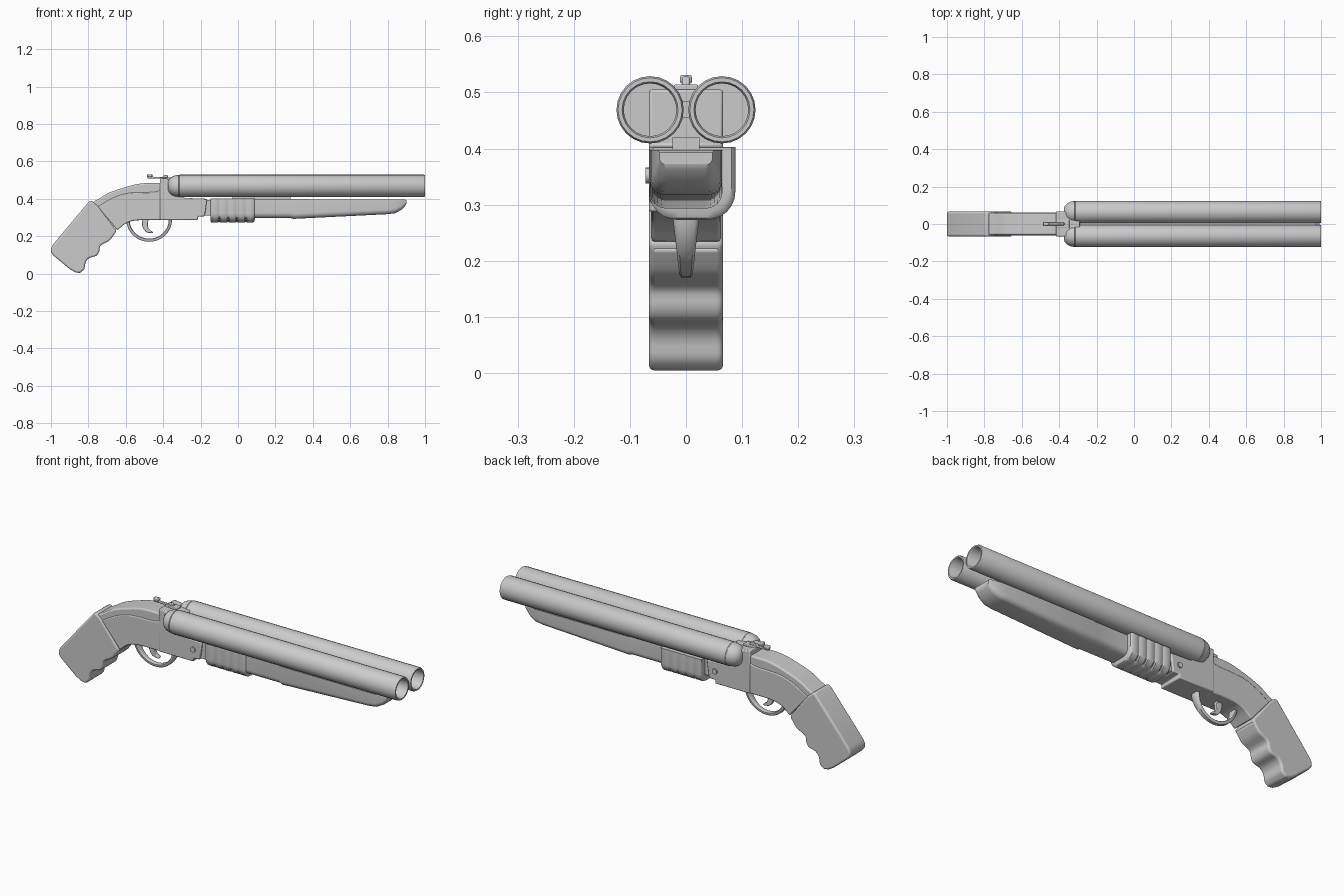
import bpy, bmesh, math
from mathutils import Vector

if "Cube" in bpy.data.objects:
    bpy.data.objects.remove(bpy.data.objects["Cube"])

metal = bpy.data.materials.new("plain grey")
metal.diffuse_color = (0.6, 0.6, 0.6, 1)
metal.use_nodes = True
metal.node_tree.nodes["Principled BSDF"].inputs["Base Color"].default_value = metal.diffuse_color


def finish(name, bm, bevel=0, segments=3, angle=35):
    bmesh.ops.recalc_face_normals(bm, faces=bm.faces)
    me = bpy.data.meshes.new(name)
    bm.to_mesh(me)
    bm.free()
    me.materials.append(metal)
    ob = bpy.data.objects.new(name, me)
    bpy.context.collection.objects.link(ob)
    bpy.context.view_layer.objects.active = ob
    ob.select_set(True)
    if bevel:
        mod = ob.modifiers.new("bevel", "BEVEL")
        mod.width, mod.segments = bevel, segments
        mod.limit_method, mod.angle_limit = "ANGLE", math.radians(50)
    bpy.ops.object.shade_smooth_by_angle(angle=math.radians(angle))
    ob.select_set(False)
    return ob


def smooth_curve(pts, n=4):
    """Curve through the points, n steps per span."""
    v = [Vector(p) for p in pts]
    v = [2 * v[0] - v[1]] + v + [2 * v[-1] - v[-2]]
    out = []
    for a, b, c, d in zip(v, v[1:], v[2:], v[3:]):
        for i in range(n):
            t = i / n
            out.append(0.5 * (2 * b + (c - a) * t + (2 * a - 5 * b + 4 * c - d) * t * t
                              + (3 * b - a - 3 * c + d) * t ** 3))
    return [tuple(p) for p in out] + [tuple(v[-2])]


def prism(name, profile, half, bevel=0, segments=3, y=0, angle=35):
    """Side profile (x, z) extruded across the width."""
    bm = bmesh.new()
    f = bm.faces.new([bm.verts.new((x, y - half, z)) for x, z in profile])
    ext = bmesh.ops.extrude_face_region(bm, geom=[f])
    for v in ext["geom"]:
        if isinstance(v, bmesh.types.BMVert):
            v.co.y = y + half
    return finish(name, bm, bevel, segments, angle)


def box(name, x0, x1, half, z0, z1, bevel=0, y=0):
    return prism(name, [(x0, z0), (x1, z0), (x1, z1), (x0, z1)], half, bevel, 2, y)


def loft(name, rings, cap=True, angle=35):
    bm = bmesh.new()
    rows = [[bm.verts.new(p) for p in r] for r in rings]
    for a, b in zip(rows, rows[1:]):
        for i in range(len(a)):
            j = (i + 1) % len(a)
            bm.faces.new((a[i], a[j], b[j], b[i]))
    if cap:
        bm.faces.new(rows[0])
        bm.faces.new(rows[-1])
    return finish(name, bm, angle=angle)


def circle(x, r, y, z, n=24):
    return [(x, y + r * math.cos(2 * math.pi * i / n), z + r * math.sin(2 * math.pi * i / n))
            for i in range(n)]


def u_section(x, w, top, bottom, r, y=0, n=6):
    """Flat-topped section with rounded lower corners."""
    pts = [(x, y + w, top), (x, y - w, top)]
    for side, start in ((-1, 180), (1, 270)):
        for i in range(n + 1):
            a = math.radians(start + 90 * i / n)
            pts.append((x, y + side * (w - r) + r * math.cos(a), bottom + r + r * math.sin(a)))
    return pts


# Twin hollow barrels with rounded breech ends
barrel = [(-.375, .018), (-.370, .032), (-.358, .046), (-.340, .055), (-.318, .059),
          (-.316, .057), (-.313, .060), (.994, .060), (1.0, .057), (1.0, .050), (.994, .047), (-.31, .047)]
for side, label in ((-1, "front"), (1, "back")):
    loft(label + "_barrel", [circle(x, r, side * .064, .469) for x, r in barrel])
box("barrel_rib", -.36, .97, .012, .455, .485)
box("barrel_lug", -.03, .28, .024, .385, .42)

# Receiver
prism("receiver", [(-.417, .287), (-.215, .287), (-.215, .305), (-.178, .307), (-.165, .40),
                   (-.29, .405), (-.29, .505), (-.375, .507), (-.417, .512)], .066, .005, 2)
box("receiver_front", -.19, -.14, .055, .31, .395, .004)
for side, label in ((-1, "front"), (1, "back")):
    bm = bmesh.new()
    bmesh.ops.create_cone(bm, cap_ends=True, segments=16, radius1=.014, radius2=.014, depth=.012)
    for v in bm.verts:
        v.co = Vector((v.co.x - .215, v.co.z + side * .066, v.co.y + .352))
    finish(label + "_pin", bm)

# Sliding grip with shallow ridges
ridges = [u_section(-.148, .070, .402, .288, .045, .011)]
for i in range(5):
    x = -.145 + i * .047
    ridges += [u_section(x + dx, .077 - d, .403, .273 + d, .05, .011)
               for dx, d in ((0, .003), (.005, 0), (.038, 0), (.043, .003))]
ridges.append(u_section(.09, .070, .402, .288, .045, .011))
loft("slide_grip", ridges)

# Tapered fore-end
loft("fore_end", [u_section(x, w, top, bot, r) for x, w, top, bot, r in (
    (.07, .061, .398, .297, .03), (.28, .061, .398, .297, .03), (.295, .065, .398, .293, .03),
    (.80, .064, .397, .318, .025), (.84, .062, .397, .323, .025),
    (.875, .055, .397, .342, .022), (.893, .050, .397, .362, .017), (.90, .047, .393, .372, .01))])

# Curved neck, with a slightly narrower upper band
under = smooth_curve([(-.645, .232), (-.60, .268), (-.54, .285), (-.41, .287)])
seam = smooth_curve([(-.41, .450), (-.45, .437), (-.58, .432), (-.67, .405), (-.75, .358)])
top = smooth_curve([(-.41, .485), (-.52, .482), (-.61, .460), (-.69, .432), (-.745, .400), (-.785, .378)])
prism("neck", under + seam, .062, .007, 2)
prism("neck_top", smooth_curve([(-.74, .33), (-.6, .40), (-.41, .41)]) + top, .058, .022, 4)

# Pistol grip with finger grooves
fingers = smooth_curve([(-.845, .003), (-.822, .025), (-.815, .060), (-.795, .084), (-.758, .095),
                        (-.742, .118), (-.735, .150), (-.690, .175), (-.665, .205), (-.648, .230)], 3)
prism("pistol_grip", fingers + [(-.752, .365), (-.785, .392), (-.80, .382), (-.99, .155), (-1.0, .135),
                                (-1.0, .115), (-.985, .095), (-.90, .025), (-.87, .008)], .066, .014, 4, angle=50)

# Trigger guard: a flat band, narrow at the lowest point
bands = []
for i in range(25):
    t = math.pi * (1 + i / 24)
    w = .025 - .013 * abs(math.sin(t))
    ring = []
    for r, s in ((.122, -.7), (.122, .7), (.116, 1), (.108, 1), (.105, .7), (.105, -.7), (.108, -1), (.116, -1)):
        ring.append((-.475 + r * math.cos(t), s * w, .290 + r * .98 * math.sin(t)))
    bands.append(ring)
loft("trigger_guard", bands, angle=50)

# Trigger
outer = smooth_curve([(-.515, .295), (-.510, .25), (-.490, .222), (-.455, .216)])
inner = smooth_curve([(-.455, .224), (-.475, .238), (-.482, .26), (-.478, .295)])
prism("trigger", outer + inner, .010, .003, 2)

# Top lever with thumb piece
box("lever_base", -.415, -.345, .022, .50, .514, .003)
prism("lever_arm", [(-.485, .508), (-.40, .508), (-.37, .508), (-.378, .528), (-.392, .528), (-.405, .517),
                    (-.455, .517), (-.458, .530), (-.485, .530)], .007, .003, 2)
box("lever_thumb", -.487, -.458, .011, .516, .531, .004)
